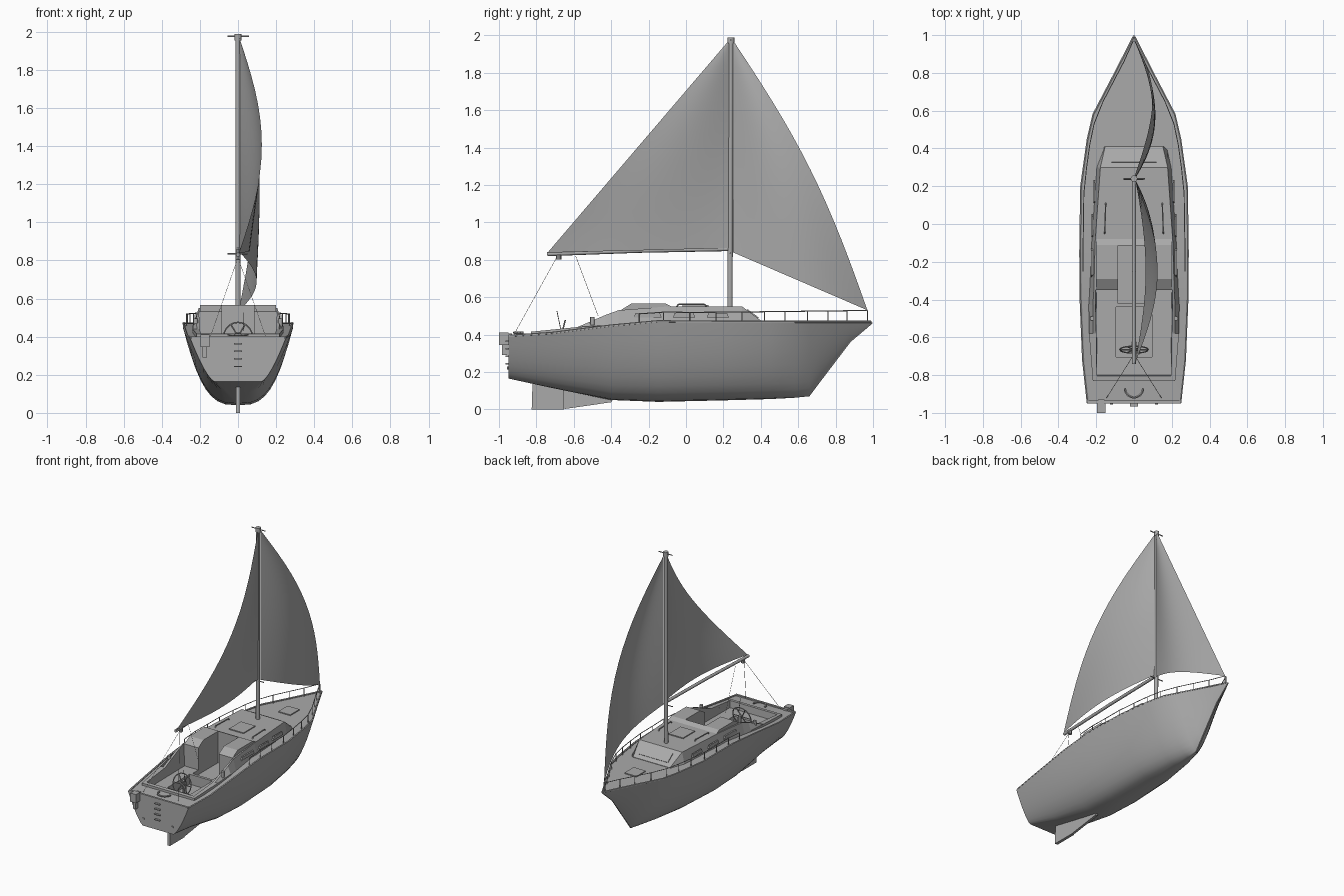
import bpy, bmesh, math
from mathutils import Vector

if "Cube" in bpy.data.objects:
    bpy.data.objects.remove(bpy.data.objects["Cube"])

grey = bpy.data.materials.new("light_grey")
grey.diffuse_color = (0.4, 0.4, 0.4, 1)
grey.use_nodes = True
grey.node_tree.nodes["Principled BSDF"].inputs["Base Color"].default_value = grey.diffuse_color


def finish(name, bm, smooth=None):
    bmesh.ops.recalc_face_normals(bm, faces=bm.faces[:])
    me = bpy.data.meshes.new(name)
    bm.to_mesh(me)
    bm.free()
    ob = bpy.data.objects.new(name, me)
    me.materials.append(grey)
    bpy.context.collection.objects.link(ob)
    if smooth:
        smooth_it(ob, smooth)
    return ob


def smooth_it(ob, angle):
    bpy.ops.object.select_all(action='DESELECT')
    ob.select_set(True)
    bpy.context.view_layer.objects.active = ob
    bpy.ops.object.shade_smooth_by_angle(angle=math.radians(angle))


def loft(name, rings, smooth=None):
    bm = bmesh.new()
    rows = [[bm.verts.new(p) for p in r] for r in rings]
    n = len(rows[0])
    for a, b in zip(rows, rows[1:]):
        for i in range(n):
            j = (i + 1) % n
            bm.faces.new((a[i], a[j], b[j], b[i]))
    bm.faces.new(rows[0])
    bm.faces.new(rows[-1])
    return finish(name, bm, smooth)


def box(name, x0, x1, y0, y1, z0, z1):
    return loft(name, [[(x0, y0, z), (x1, y0, z), (x1, y1, z), (x0, y1, z)] for z in (z0, z1)])


def side_plate(name, profile, x0, x1):
    return loft(name, [[(x, y, z) for y, z in profile] for x in (x0, x1)])


def tube(name, paths, r, sides=6):
    bm = bmesh.new()
    for pts in paths:
        for a, b in zip(pts, pts[1:]):
            a, b = Vector(a), Vector(b)
            d = b - a
            m = d.to_track_quat('Z', 'Y').to_matrix().to_4x4()
            m.translation = (a + b) / 2
            bmesh.ops.create_cone(bm, cap_ends=True, segments=sides, radius1=r,
                                  radius2=r, depth=d.length, matrix=m)
    return finish(name, bm, 40)


def cut(ob, cutters):
    for c in cutters:
        m = ob.modifiers.new("cut", 'BOOLEAN')
        m.operation = 'DIFFERENCE'
        m.solver = 'EXACT'
        m.object = c
    dg = bpy.context.evaluated_depsgraph_get()
    me = bpy.data.meshes.new_from_object(ob.evaluated_get(dg))
    ob.modifiers.clear()
    ob.data = me


# Hull: y, half width, sheer height, keel height, fullness power, flat-bottom share
stations = [
    (-.95, .25, .39, .165, .7, .5), (-.72, .275, .405, .115, .5, .22),
    (-.4, .288, .445, .05, .36, .03), (-.15, .29, .468, .04, .33, 0),
    (.2, .285, .465, .048, .36, 0), (.45, .25, .465, .055, .45, 0),
    (.58, .22, .465, .062, .55, 0), (.66, .178, .465, .07, .7, 0),
    (.72, .147, .465, .15, .75, 0), (.8, .105, .465, .255, .8, 0),
    (.88, .063, .465, .36, .85, 0), (.998, .004, .465, .46, 1, 0)]
rings = []
for y, w, top, keel, p, base in stations:
    half = []
    for i in range(10):
        t = (i / 9) ** 2
        half.append((max(.004, w * (base + (1 - base) * t ** p)), y, keel + (top - keel) * t))
    rings.append(half + [(-x, yy, z) for x, yy, z in reversed(half)])
hull = loft("hull", rings)


def sheer(y):
    for a, b in zip(stations, stations[1:]):
        if a[0] <= y <= b[0]:
            k = (y - a[0]) / (b[0] - a[0])
            return a[1] + (b[1] - a[1]) * k, a[2] + (b[2] - a[2]) * k


# Coaming and cabin trunk: y, half width, top
trunk = [(-.83, .218, .415), (-.58, .238, .44), (-.43, .24, .505), (-.36, .235, .53),
         (-.1, .228, .55), (.3, .2, .55), (.41, .175, .468)]
cabin = loft("cabin", [[(-w, y, .35), (-w, y, min(t, .45)), (-w + .022, y, t),
                        (w - .022, y, t), (w, y, min(t, .45)), (w, y, .35)]
                       for y, w, t in trunk])
roof = side_plate("raised_roof", [(-.36, .5), (-.35, .53), (-.29, .567), (-.11, .567),
                                  (-.07, .545), (-.07, .5)], -.2, .2)

# Cockpit, foot well and companionway openings
cutters = [
    loft("cockpit_cutter", [[(-w, y0, z), (w, y0, z), (w + .005, -.35, z), (-w - .005, -.35, z)]
                            for z, w, y0 in ((.365, .195, -.8), (.7, .205, -.825))]),
    box("well_cutter", -.095, .095, -.705, -.44, .29, .5),
    box("companionway_cutter", -.085, .085, -.42, -.115, .33, .7)]
for ob in (hull, cabin, roof):
    cut(ob, cutters)
for c in cutters:
    bpy.data.objects.remove(c)
smooth_it(hull, 35)

# Toe rail along the deck edge
ys = [-.94, -.72, -.4, -.15, .2, .45, .58, .8, .99]
tube("toe_rail", [[(s * (sheer(y)[0] - .006), y, sheer(y)[1] + .002) for y in ys]
                  for s in (-1, 1)], .007)
box("aft_deck_edge", -.245, .245, -.95, -.935, .38, .4)

# Skeg and rudder
side_plate("skeg", [(-.65, .002), (-.4, .038), (-.36, .1), (-.65, .13)], -.009, .009)
side_plate("rudder", [(-.825, 0), (-.652, 0), (-.652, .13), (-.82, .16)], -.011, .011)

# Guard rails with posts
posts = [-.25, -.12, .02, .16, .3, .42, .53, .65, .76, .86]
rails = []
for s in (-1, 1):
    at = [(s * max(.004, sheer(y)[0] - .02), y, sheer(y)[1]) for y in posts + [.97]]
    rails.append([(x, y, z + .052 + .012 * max(0, y)) for x, y, z in at])
    rails += [[(x, y, z - .003), (x, y, z + .052 + .012 * max(0, y))] for x, y, z in at]
tube("guard_rail", rails, .0028)

# Mast, boom and fittings
tube("mast", [[(0, .235, .54), (0, .24, 1.985)]], .014, 12)
tube("mast_cap", [[(0, .24, 1.955), (0, .24, 1.988)]], .018, 12)
tube("spreaders", [[(-.055, .24, 1.975), (.058, .24, 1.975)],
                   [(-.055, .237, .835), (.05, .237, .835)]], .004)
tube("boom", [[(0, .225, .857), (0, -.25, .848), (0, -.742, .83)]], .011, 10)
tube("boom_block", [[(0, -.68, .802), (0, -.68, .825)]], .014, 8)
tube("sheet_lines", [[(0, -.69, .815), (-.145, -.92, .4)], [(0, -.69, .815), (.145, -.92, .4)],
                     [(0, -.59, .82), (0, -.47, .5)]], .0012, 4)


# Sails: grid between luff and free edge
def sail(name, f, n=16):
    bm = bmesh.new()
    g = [[bm.verts.new(f(i / n, j / n)) for i in range(n + 1)] for j in range(n + 1)]
    for j in range(n):
        for i in range(n):
            bm.faces.new((g[j][i], g[j][i + 1], g[j + 1][i + 1], g[j + 1][i]))
    bmesh.ops.remove_doubles(bm, verts=bm.verts[:], dist=.0003)
    return finish(name, bm, 60)


def main_sail(u, v):
    luff = Vector((.008, .232, .862 + 1.113 * v))
    leech = Vector((.005 + .12 * math.sin(math.pi * v), -.74 + .972 * v, .838 + 1.137 * v))
    p = luff.lerp(leech, u)
    p.x += .055 * (1 - v) * math.sin(math.pi * u)
    return p


def fore_sail(u, v):
    b = math.sin(math.pi * v)
    luff = Vector((.012, .25, .84 + 1.135 * v))
    edge = Vector((.003 + .095 * b, .97 - .72 * v + .055 * b, .53 + 1.445 * v + .03 * b))
    p = luff.lerp(edge, u)
    p.x += .09 * (1 - v) * math.sin(math.pi * u)
    return p


sail("main_sail", main_sail)
sail("fore_sail", fore_sail)


# Steering wheel, pedestal and tall pole
def arc(cx, y, cz, r, a0, a1, n, flat=False):
    a = [math.radians(a0 + (a1 - a0) * i / n) for i in range(n + 1)]
    if flat:
        return [(cx + r * math.cos(t), y + r * math.sin(t), cz) for t in a]
    return [(cx + r * math.cos(t), y + .25 * r * math.sin(t), cz + r * math.sin(t)) for t in a]


tube("steering_wheel", [arc(0, -.665, .4, .075, 0, 360, 20)] +
     [[(0, -.665, .4), p] for p in arc(0, -.665, .4, .075, 0, 300, 5)], .004)
tube("wheel_pedestal", [[(0, -.63, .29), (0, -.64, .42)]], .014, 8)
tube("flag_pole", [[(.03, -.67, .43), (.03, -.69, .525)]], .002)

# Stern: outboard motor, ladder, curved seat rail, drains
box("motor_cowl", -.197, -.15, -1.0, -.95, .345, .41)
box("motor_leg", -.185, -.162, -.985, -.955, .29, .35)
box("motor_bracket", -.19, -.157, -.965, -.93, .385, .405)
for i in range(4):
    box("ladder_rung", -.022, .022, -.965, -.949, .24 + .04 * i, .247 + .04 * i)
tube("stern_seat_rail", [arc(0, -.87, .41, .048, 180, 360, 10, True)], .007)
for s in (-1, 1):
    tube("drain", [[(s * .12, -.956, .22), (s * .12, -.94, .22)]], .008, 8)
    # Cabin windows, roof handrails and cockpit corner fittings
    for y0, y1 in ((-.28, -.13), (-.07, .05), (.11, .23)):
        wa = .236 - .06 * max(0, y0 + .1)
        side_plate("cabin_window", [(y0, .49), (y1, .49), (y1 - .01, .515), (y0 + .01, .515)],
                   s * (wa - .018), s * (wa - .008))
    tube("roof_handrail", [[(s * .155, -.05, .548), (s * .155, -.04, .562),
                            (s * .15, .1, .562), (s * .15, .11, .548)]], .004)
    tube("winch", [[(s * .222, -.5, .45), (s * .222, -.5, .495)]], .012, 10)

# Deck hatches and cabin front window
box("roof_hatch", -.06, .06, -.02, .12, .545, .557)
box("fore_hatch", -.05, .05, .55, .66, .46, .472)
side_plate("front_window", [(.325, .531), (.385, .487), (.389, .491), (.329, .536)], -.12, .12)
